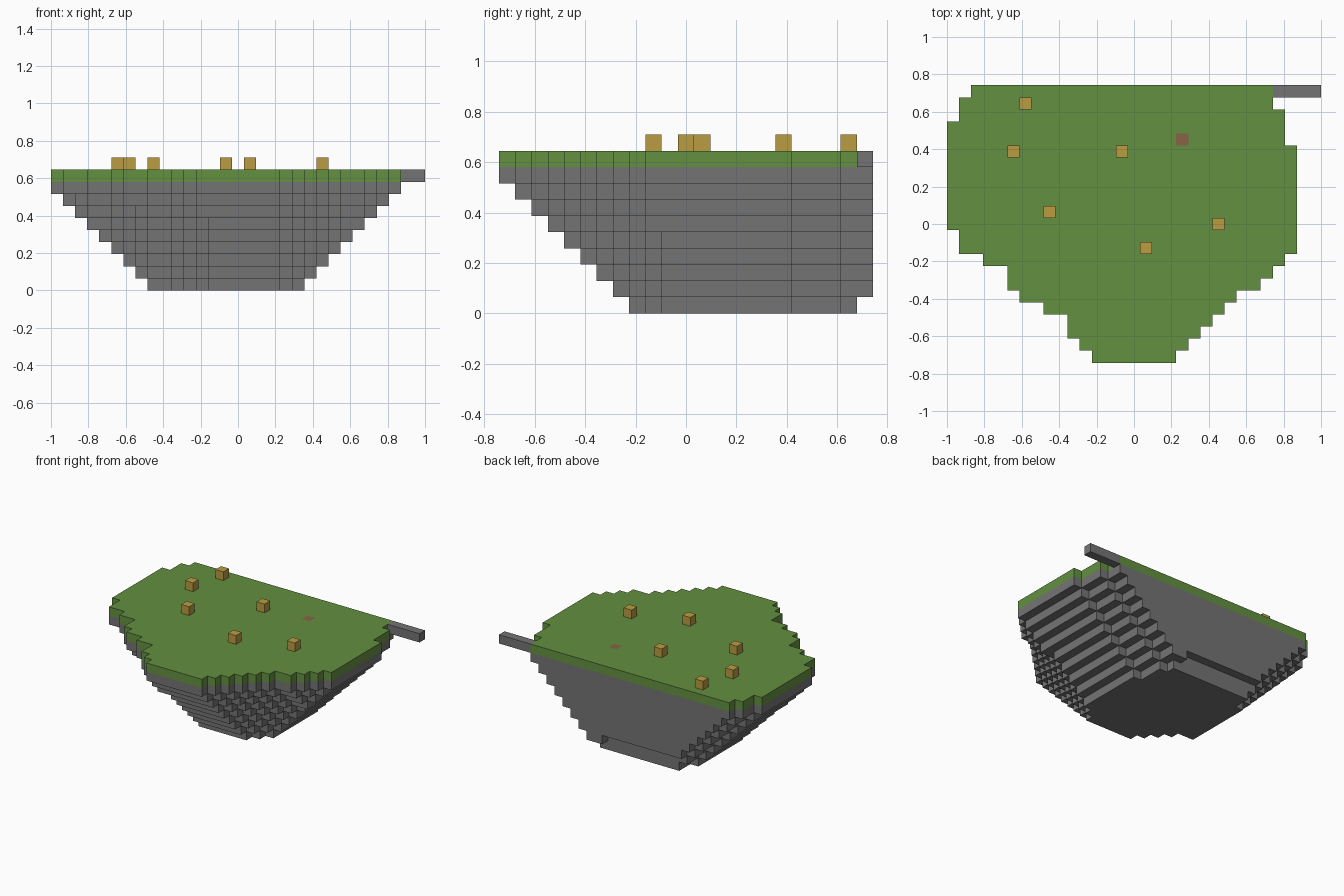
import bpy
import bmesh
from mathutils import Vector

if "Cube" in bpy.data.objects:
    bpy.data.objects.remove(bpy.data.objects["Cube"])

U = 2 / 31                      # edge of one block
ROWS = 23
ORIGIN = Vector((-1, -ROWS * U / 2, 0))
GRASS_LEVEL = 9


def material(name, rgb):
    m = bpy.data.materials.new(name)
    m.use_nodes = True
    colour = (*rgb, 1)
    m.diffuse_color = colour
    bsdf = next(n for n in m.node_tree.nodes if n.type == 'BSDF_PRINCIPLED')
    bsdf.inputs["Base Color"].default_value = colour
    return m


grass = material("grass green", (0.125, 0.28, 0.052))
stone = material("stone grey", (0.175, 0.175, 0.175))
wood = material("crate ochre", (0.49, 0.335, 0.055))
soil = material("soil brown", (0.24, 0.127, 0.06))

SIDES = [Vector(d) for d in
         ((1, 0, 0), (-1, 0, 0), (0, 1, 0), (0, -1, 0), (0, 0, 1), (0, 0, -1))]


def block_mesh(name, cells, mats, is_patch=None):
    """Outer skin of a set of blocks, with coplanar faces merged."""
    bm = bmesh.new()
    for c in cells:
        centre = Vector(c) + Vector((0.5, 0.5, 0.5))
        for n in SIDES:
            if tuple(int(a + b) for a, b in zip(c, n)) in cells:
                continue
            t = Vector((n.y, n.z, n.x))
            b = n.cross(t)
            mid = centre + n / 2
            quad = [mid + (t * s + b * r) / 2
                    for s, r in ((-1, -1), (1, -1), (1, 1), (-1, 1))]
            face = bm.faces.new([bm.verts.new(ORIGIN + p * U) for p in quad])
            if is_patch and n.z > 0 and is_patch(c):
                face.material_index = 1
    bmesh.ops.remove_doubles(bm, verts=bm.verts, dist=U / 100)
    bmesh.ops.dissolve_limit(bm, angle_limit=0.01, verts=bm.verts,
                             edges=bm.edges, delimit={'MATERIAL'})
    me = bpy.data.meshes.new(name)
    bm.to_mesh(me)
    bm.free()
    for m in mats:
        me.materials.append(m)
    ob = bpy.data.objects.new(name, me)
    bpy.context.scene.collection.objects.link(ob)
    return ob


# Island outline: first and last block of each row, front to back
left = [12, 11, 10, 10, 8, 6, 5, 5, 3, 1, 1] + [0] * 9 + [1, 1, 2]
right = [19, 20, 21, 22, 23, 24, 26, 27, 28] + [29] * 9 + [28] * 3 + [27, 27]
outline = {(x, y) for y in range(ROWS) for x in range(left[y], right[y])}


def erode(area):
    """Shrink by one block on every side but the flat back."""
    return {(x, y) for x, y in area
            if (x - 1, y) in area and (x + 1, y) in area and (x, y - 1) in area
            and ((x, y + 1) in area or y == ROWS - 1)}


# Stepped stone underside, each level smaller than the one above
rock = set()
area = outline
for level in range(GRASS_LEVEL - 1, -1, -1):
    kept = area
    if level < 2:               # lowest back row is mostly broken away
        kept = {(x, y) for x, y in area
                if y < ROWS - 1 or (level == 1 and x >= 18)}
    rock |= {(x, y, level) for x, y in kept}
    area = erode(area)
block_mesh("stone_underside", rock, [stone])

# Grass top with one bare soil patch
top = {(x, y, GRASS_LEVEL) for x, y in outline}
block_mesh("grass_top", top, [grass, soil], lambda c: c[:2] == (19, 18))

# Stone beam sticking out at the back corner
block_mesh("stone_beam", {(x, ROWS - 1, GRASS_LEVEL) for x in range(27, 31)}, [stone])

# Crates standing on the grass
for i, (x, y) in enumerate(((6, 21), (5, 17), (14, 17), (8, 12), (22, 11), (16, 9))):
    block_mesh(f"crate_{i + 1}", {(x, y, GRASS_LEVEL + 1)}, [wood])
